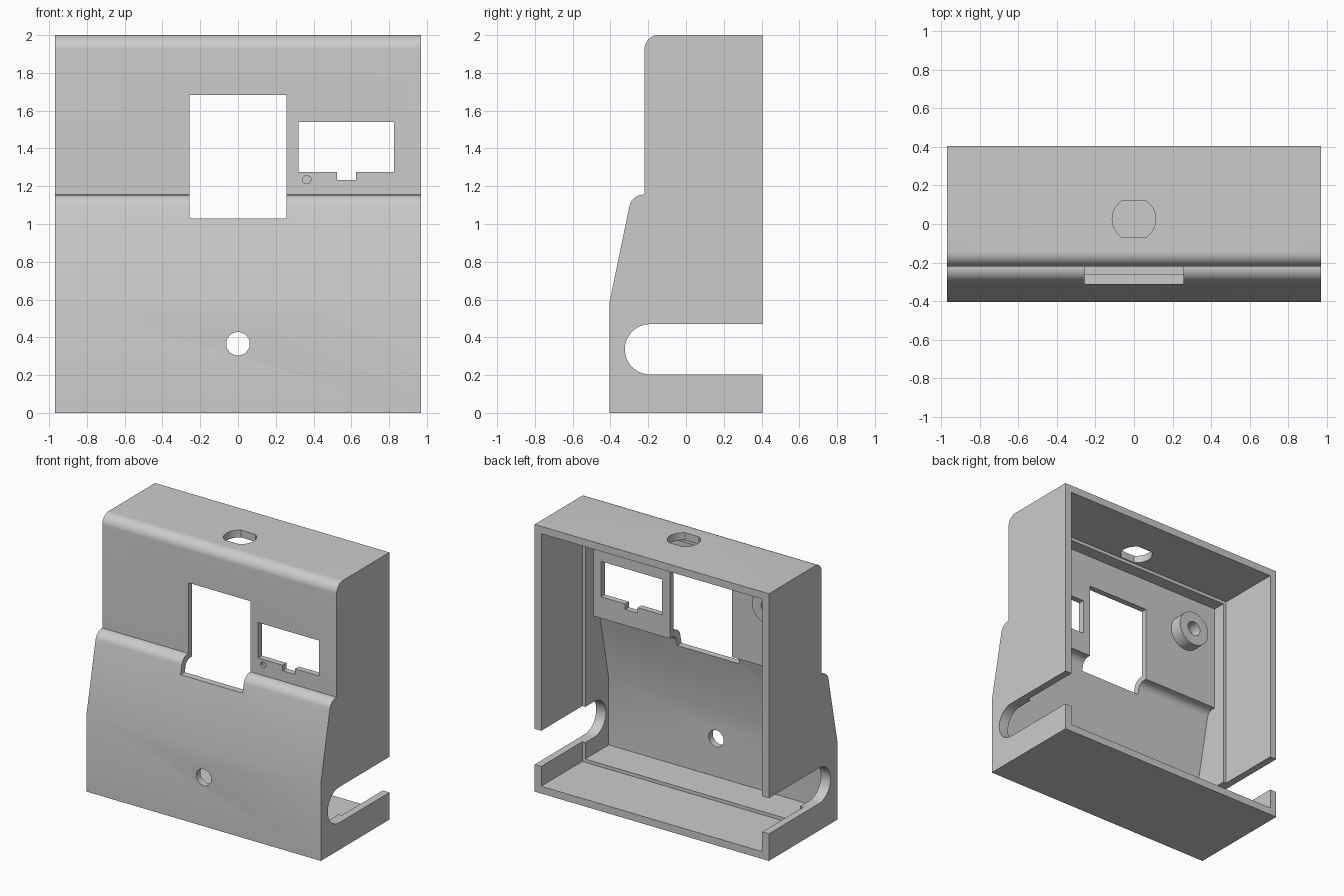
import bpy, bmesh, math
from mathutils import Matrix, Vector

cube = bpy.data.objects.get("Cube")
if cube:
    bpy.data.objects.remove(cube, do_unlink=True)

grey = bpy.data.materials.new("light grey plastic")
grey.use_nodes = True
COLOUR = (0.6, 0.6, 0.6, 1)
grey.diffuse_color = COLOUR
grey.node_tree.nodes["Principled BSDF"].inputs["Base Color"].default_value = COLOUR


def arc(cx, cy, r, start, end, steps=12):
    """Points on a circle arc, angles in degrees."""
    angles = [math.radians(start + (end - start) * i / steps) for i in range(steps + 1)]
    return [(cx + r * math.cos(a), cy + r * math.sin(a)) for a in angles]


def prism(name, points, axis, low, high):
    """Extrude a 2D outline along an axis: x takes (y,z), y takes (x,z), z takes (x,y)."""
    place = {"x": lambda a, b, d: (d, a, b),
             "y": lambda a, b, d: (a, d, b),
             "z": lambda a, b, d: (a, b, d)}[axis]
    bm = bmesh.new()
    face = bm.faces.new([bm.verts.new(place(a, b, low)) for a, b in points])
    extruded = bmesh.ops.extrude_face_region(bm, geom=[face])
    moved = [g for g in extruded["geom"] if isinstance(g, bmesh.types.BMVert)]
    bmesh.ops.translate(bm, verts=moved, vec=Vector(place(0, 0, high - low)))
    bmesh.ops.recalc_face_normals(bm, faces=bm.faces)
    mesh = bpy.data.meshes.new(name)
    bm.to_mesh(mesh)
    bm.free()
    mesh.materials.append(grey)
    obj = bpy.data.objects.new(name, mesh)
    bpy.context.collection.objects.link(obj)
    return obj


def rect(a0, a1, b0, b1):
    return [(a0, b0), (a1, b0), (a1, b1), (a0, b1)]


def circle(cx, cy, r, steps=40):
    return arc(cx, cy, r, 0, 360, steps)[:-1]


def cut(target, cutter):
    """Subtract the cutter, bake the result and discard the cutter."""
    cutter.hide_render = True
    mod = target.modifiers.new("cut", "BOOLEAN")
    mod.operation, mod.solver, mod.object = "DIFFERENCE", "EXACT", cutter
    bpy.context.view_layer.update()
    graph = bpy.context.evaluated_depsgraph_get()
    result = bpy.data.meshes.new_from_object(target.evaluated_get(graph))
    target.modifiers.clear()
    target.data = result
    bpy.data.objects.remove(cutter, do_unlink=True)


def smooth(obj):
    bpy.ops.object.select_all(action="DESELECT")
    obj.select_set(True)
    bpy.context.view_layer.objects.active = obj
    bpy.ops.object.shade_smooth_by_angle(angle=math.radians(30))


HALF, BACK, WALL, RIM = 0.97, 0.405, 0.055, 0.08

# Outer shell: stepped side profile with rounded top and shoulder
profile = [(BACK, 0), (BACK, 2)]
profile += arc(-0.145, 1.925, 0.075, 90, 180)
profile += [(-0.22, 1.155)]
profile += arc(-0.226, 1.08, 0.075, 92, 168)
profile += [(-BACK, 0.585), (-BACK, 0)]
case = prism("case_shell", profile, "x", -HALF, HALF)

# Rear cavity, open at the back
cut(case, prism("rear_cavity", rect(-0.08, 0.6, WALL, 2 - WALL), "x",
                WALL - HALF, HALF - WALL))

# Narrower front cavity following the front wall, leaving a ledge all round
inner = [(0.1, RIM), (0.1, 2 - RIM), (-0.175, 2 - RIM), (-0.175, 1.115)]
inner += arc(-0.2, 1.06, 0.055, 90, 168, 8)
inner += [(-0.357, 0.58), (-0.357, RIM)]
cut(case, prism("front_cavity", inner, "x", RIM - HALF, HALF - RIM))

# Round-ended cable slot through both side walls
slot = [(0.6, 0.203), (0.6, 0.47)] + arc(-0.19, 0.3365, 0.1335, 90, 270, 20)
cut(case, prism("side_slot", slot, "x", -1.2, 1.2))

# Front openings: main window, notched port window, round hole
cut(case, prism("main_window", rect(-0.257, 0.257, 1.03, 1.683), "y", -0.6, -0.085))
port = [(0.32, 1.275), (0.523, 1.275), (0.523, 1.233), (0.626, 1.233),
        (0.626, 1.275), (0.826, 1.275), (0.826, 1.54), (0.32, 1.54)]
cut(case, prism("port_window", port, "y", -0.6, -0.085))
cut(case, prism("front_hole", circle(0, 0.366, 0.062), "y", -0.6, -0.2))

# Shallow blind indicator dimple beside the port
cut(case, prism("indicator_dimple", circle(0.364, 1.235, 0.022, 24), "y", -0.4, -0.2))

# Double-flat hole in the top
half_angle = math.degrees(math.asin(0.096 / 0.113))
flat_hole = (arc(0, 0.025, 0.113, -half_angle, half_angle)
             + arc(0, 0.025, 0.113, 180 - half_angle, 180 + half_angle))
cut(case, prism("top_hole", flat_hole, "z", 1.8, 2.2))
smooth(case)

# Screw boss inside the front wall
boss = prism("screw_boss", circle(-0.62, 1.62, 0.13), "y", -0.19, -0.08)
cut(boss, prism("screw_hole", circle(-0.62, 1.62, 0.055, 28), "y", -0.165, 0.1))
smooth(boss)
